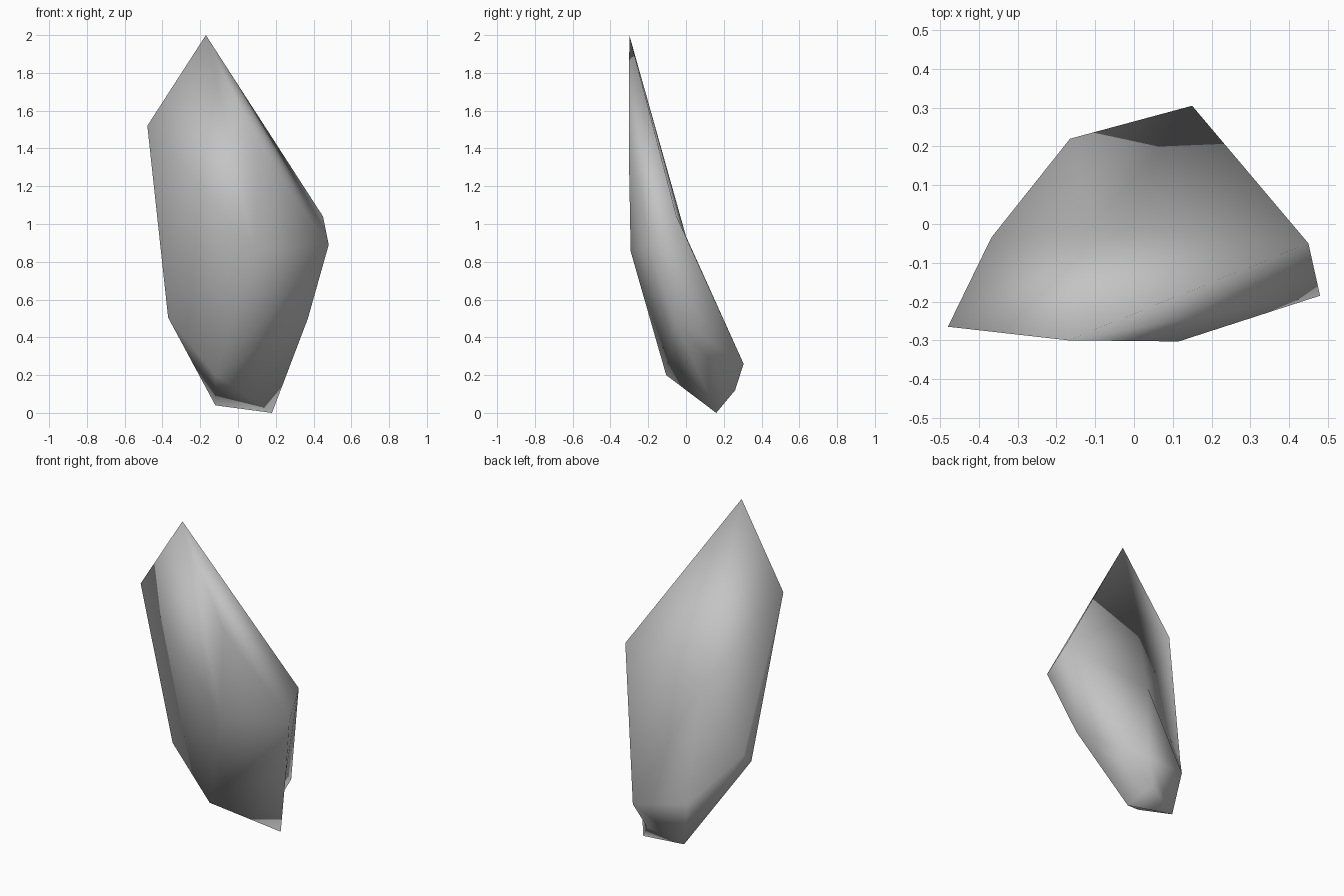
import bpy
import bmesh

# Remove the default cube
cube = bpy.data.objects.get("Cube")
if cube:
    bpy.data.objects.remove(cube, do_unlink=True)

# Stone colour
stone = bpy.data.materials.new("grey_stone")
stone.use_nodes = True
colour = (0.55, 0.55, 0.55, 1)
stone.diffuse_color = colour
stone.node_tree.nodes["Principled BSDF"].inputs["Base Color"].default_value = colour

# Corners of the leaning shard, from the tip down
corners = {
    "tip": (-0.17, -0.30, 2.0),
    "shoulder": (-0.48, -0.265, 1.52),
    "brow": (0.115, -0.303, 1.40),
    "side_back": (0.45, -0.05, 1.04),
    "side_front": (0.48, -0.185, 0.89),
    "belly": (0.09, -0.293, 0.855),
    "hip_back": (-0.368, -0.035, 0.57),
    "hip_front": (-0.37, -0.11, 0.505),
    "flank": (0.37, -0.06, 0.50),
    "heel_right": (-0.165, 0.22, 0.31),
    "heel_left": (0.15, 0.305, 0.26),
    "chin": (-0.12, -0.105, 0.20),
    "foot_back": (0.085, 0.26, 0.12),
    "foot_right": (-0.12, 0.19, 0.04),
    "foot_left": (0.18, 0.16, 0.0),
}

# Wrap the corners in a convex rock
bm = bmesh.new()
v = {name: bm.verts.new(co) for name, co in corners.items()}
bmesh.ops.convex_hull(bm, input=bm.verts)


def refan(ring, centre):
    """Replace the faces inside a ring of corners by a fan around a centre."""
    inside = [f for f in bm.faces if all(p in ring for p in f.verts)]
    bmesh.ops.delete(bm, geom=inside, context="FACES")
    for a, b in zip(ring, ring[1:] + ring[:1]):
        if centre not in (a, b):
            bm.faces.new((centre, a, b))


# Hollow of the broad back
hollow = bm.verts.new((-0.10, 0.0, 0.935))
back_ring = ["tip", "shoulder", "hip_back", "heel_right", "heel_left", "side_back"]
refan([v[n] for n in back_ring], hollow)

# Notch on the lower left edge
notch_ring = ["heel_left", "flank", "foot_left", "foot_back"]
refan([v[n] for n in notch_ring], v["foot_back"])

# Finish the smooth surface
bmesh.ops.recalc_face_normals(bm, faces=bm.faces)
for face in bm.faces:
    face.smooth = True
mesh = bpy.data.meshes.new("rock_shard")
bm.to_mesh(mesh)
bm.free()
mesh.materials.append(stone)
shard = bpy.data.objects.new("rock_shard", mesh)
bpy.context.collection.objects.link(shard)
